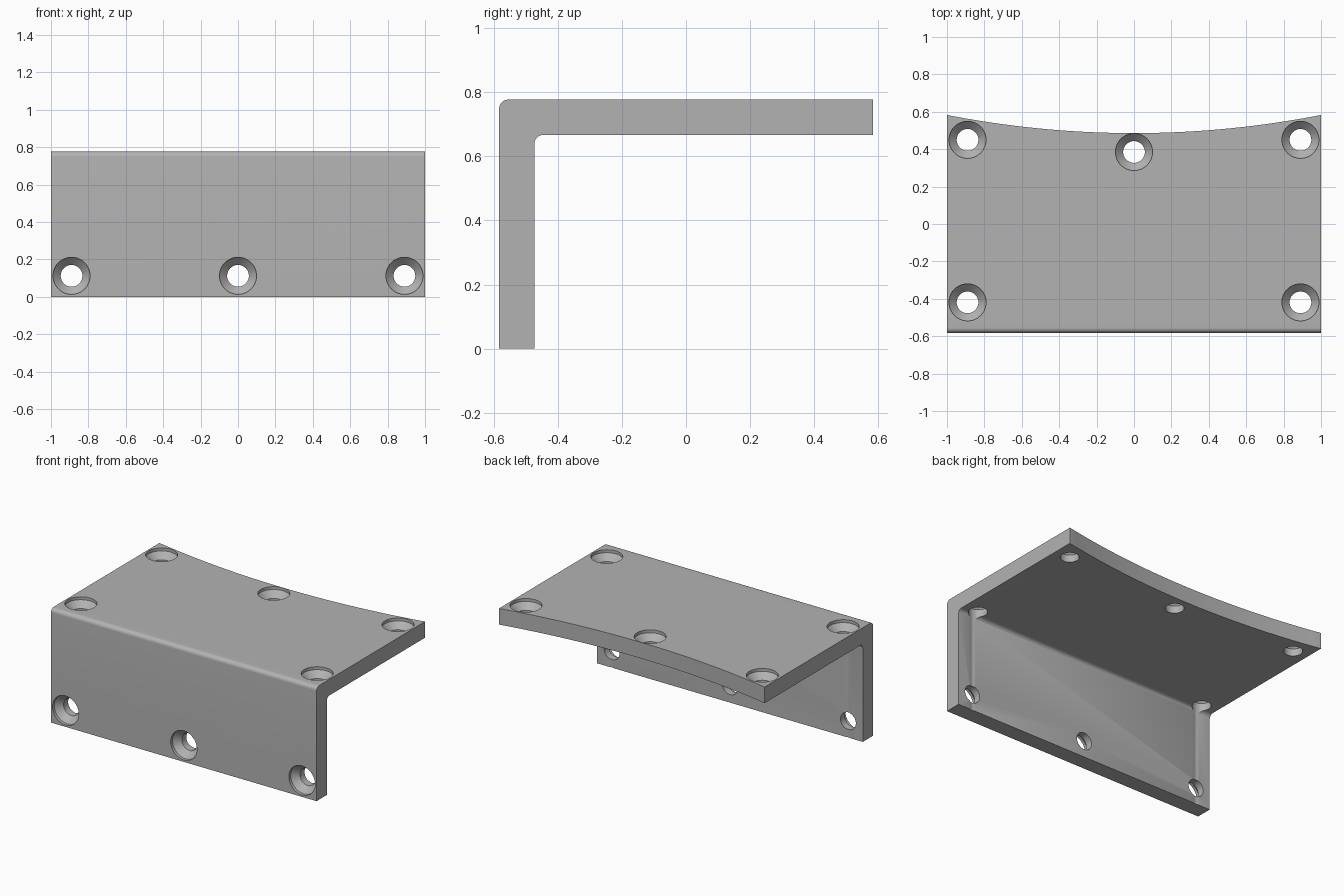
import bpy, bmesh, math
from mathutils import Matrix, Vector

cube = bpy.data.objects.get("Cube")
if cube:
    bpy.data.objects.remove(cube, do_unlink=True)

FRONT, BACK, TOP, THICK = -0.583, 0.583, 0.777, 0.11
ROUND = 0.028          # corner radius of the bend
SAG = 0.097            # depth of the curved back edge

grey = bpy.data.materials.new("plain grey")
grey.use_nodes = True
colour = (0.45, 0.45, 0.45, 1)
grey.diffuse_color = colour
grey.node_tree.nodes["Principled BSDF"].inputs["Base Color"].default_value = colour


def new_object(name, bm):
    bmesh.ops.recalc_face_normals(bm, faces=bm.faces)
    mesh = bpy.data.meshes.new(name)
    bm.to_mesh(mesh)
    bm.free()
    mesh.materials.append(grey)
    obj = bpy.data.objects.new(name, mesh)
    bpy.context.collection.objects.link(obj)
    return obj


def activate(obj):
    bpy.ops.object.select_all(action='DESELECT')
    obj.select_set(True)
    bpy.context.view_layer.objects.active = obj


def cut(target, cutter):
    cutter.hide_render = True
    activate(target)
    mod = target.modifiers.new("cut", 'BOOLEAN')
    mod.operation = 'DIFFERENCE'
    mod.solver = 'EXACT'
    mod.object = cutter
    bpy.ops.object.modifier_apply(modifier=mod.name)
    bpy.data.objects.remove(cutter, do_unlink=True)


def screw_cutter(point, axis, length):
    """Stepped countersink: shallow cylinder, cone, then a straight bore along -axis."""
    profile = [(0, 0.1), (0.099, 0.1), (0.099, -0.02), (0.058, -0.061), (0.058, -length), (0, -length)]
    bm = bmesh.new()
    verts = [bm.verts.new((r, 0, z)) for r, z in profile]
    edges = [bm.edges.new(pair) for pair in zip(verts, verts[1:])]
    bmesh.ops.spin(bm, geom=verts + edges, cent=(0, 0, 0), axis=(0, 0, 1),
                   angle=math.tau, steps=48)
    bmesh.ops.remove_doubles(bm, verts=bm.verts, dist=0.0001)
    turn = Vector((0, 0, 1)).rotation_difference(Vector(axis)).to_matrix().to_4x4()
    bm.transform(Matrix.Translation(point) @ turn)
    return new_object("screw_cutter", bm)


# Angle plate: L section with rounded bend, extruded across the width
section = [(FRONT, 0), (FRONT + THICK, 0), (FRONT + THICK, TOP - THICK),
           (BACK, TOP - THICK), (BACK, TOP), (FRONT, TOP)]
bm = bmesh.new()
face = bm.faces.new([bm.verts.new((-1, y, z)) for y, z in section])
side = bmesh.ops.extrude_face_region(bm, geom=[face])["geom"]
bmesh.ops.translate(bm, vec=(2, 0, 0), verts=[v for v in side if isinstance(v, bmesh.types.BMVert)])
bends = [e for e in bm.edges
         if abs(e.verts[0].co.x - e.verts[1].co.x) > 1
         and any((e.verts[0].co.yz - Vector(section[i])).length < 0.001 for i in (2, 5))]
bmesh.ops.bevel(bm, geom=bends, offset=ROUND, segments=8, profile=0.5, affect='EDGES')
bracket = new_object("angle_bracket", bm)

# Concave back edge
radius = (1 + SAG ** 2) / (2 * SAG)
bm = bmesh.new()
bmesh.ops.create_cone(bm, cap_ends=True, segments=512, radius1=radius, radius2=radius, depth=1,
                      matrix=Matrix.Translation((0, BACK - SAG + radius, TOP)))
cut(bracket, new_object("edge_cutter", bm))

# Holes in the top flange; the front pair also graze the inside of the wall
for x, y in [(-0.89, 0.45), (0.89, 0.45), (0, 0.385), (-0.89, -0.419), (0.89, -0.419)]:
    cut(bracket, screw_cutter((x, y, TOP), (0, 0, 1), TOP + 0.1))

# Holes in the front wall
for x in (-0.89, 0, 0.89):
    cut(bracket, screw_cutter((x, FRONT, 0.112), (0, -1, 0), THICK + 0.1))

activate(bracket)
bpy.ops.object.shade_smooth_by_angle(angle=math.radians(30))
